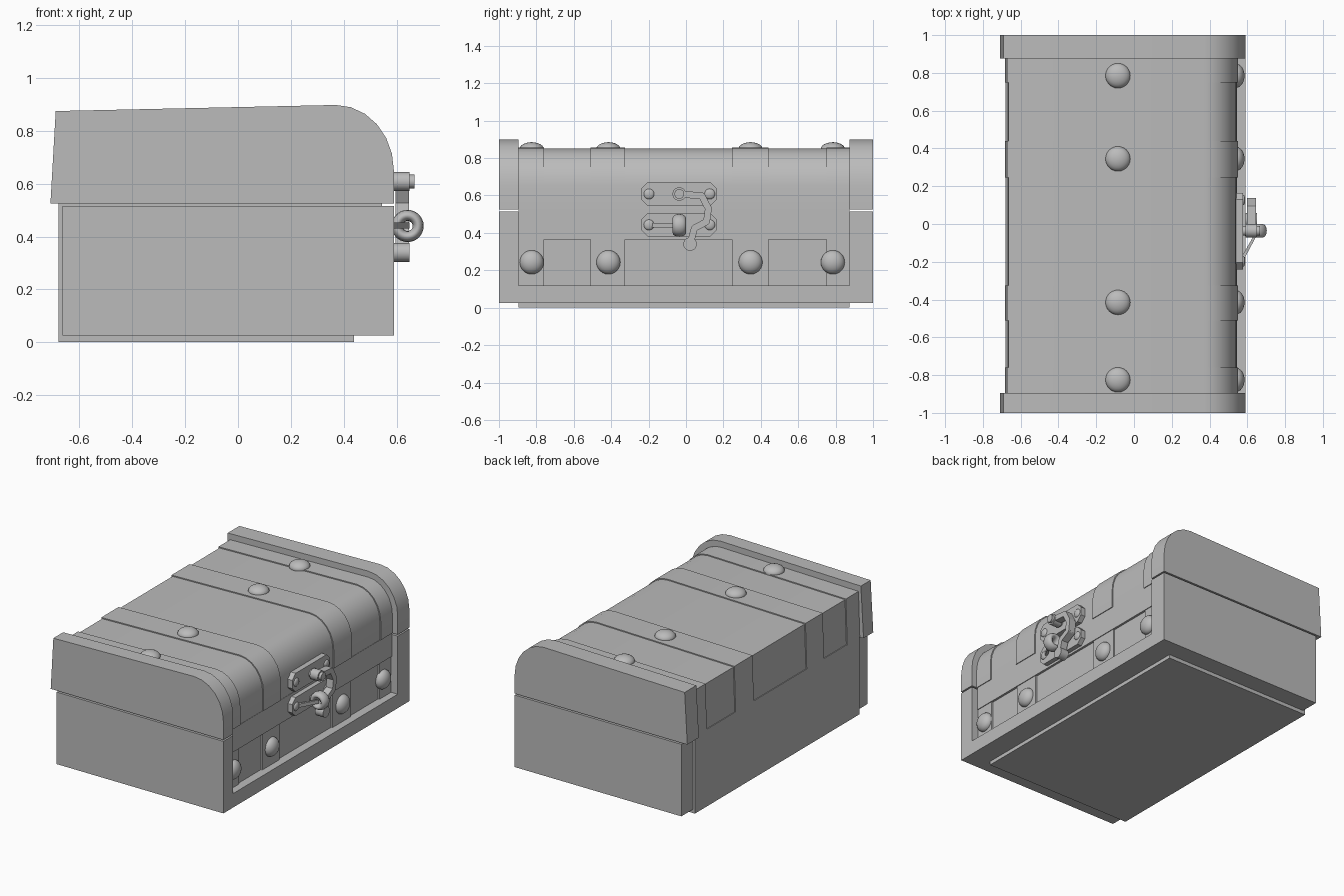
import bpy, bmesh, math
from mathutils import Vector

if "Cube" in bpy.data.objects:
    bpy.data.objects.remove(bpy.data.objects["Cube"])

grey = bpy.data.materials.new("plain_grey")
grey.use_nodes = True
COLOUR = (0.5, 0.5, 0.5, 1)
grey.diffuse_color = COLOUR
grey.node_tree.nodes["Principled BSDF"].inputs["Base Color"].default_value = COLOUR


def finish(name, bm, smooth=True):
    bmesh.ops.recalc_face_normals(bm, faces=bm.faces)
    mesh = bpy.data.meshes.new(name)
    bm.to_mesh(mesh)
    bm.free()
    obj = bpy.data.objects.new(name, mesh)
    bpy.context.collection.objects.link(obj)
    mesh.materials.append(grey)
    if smooth:
        bpy.ops.object.select_all(action='DESELECT')
        obj.select_set(True)
        bpy.context.view_layer.objects.active = obj
        bpy.ops.object.shade_smooth_by_angle(angle=math.radians(30))
    return obj


def prism(name, points, direction):
    """Extrude a flat outline along a direction."""
    bm = bmesh.new()
    face = bm.faces.new([bm.verts.new(p) for p in points])
    ext = bmesh.ops.extrude_face_region(bm, geom=[face])
    verts = [v for v in ext["geom"] if isinstance(v, bmesh.types.BMVert)]
    bmesh.ops.translate(bm, verts=verts, vec=direction)
    return finish(name, bm)


def box(name, x0, x1, y0, y1, z0, z1):
    outline = [(x0, y0, z0), (x1, y0, z0), (x1, y1, z0), (x0, y1, z0)]
    return prism(name, outline, (0, 0, z1 - z0))


def disc(name, y, z, radius, x0, x1, sides=20):
    ring = [2 * math.pi * i / sides for i in range(sides)]
    pts = [(x0, y + radius * math.cos(a), z + radius * math.sin(a)) for a in ring]
    return prism(name, pts, (x1 - x0, 0, 0))


def dome(name, centre, radius, height, axis):
    bm = bmesh.new()
    bmesh.ops.create_uvsphere(bm, u_segments=24, v_segments=12, radius=radius)
    bmesh.ops.scale(bm, vec=(1, 1, height / radius), verts=bm.verts)
    obj = finish(name, bm)
    obj.location = centre
    if axis == 'X':
        obj.rotation_euler.y = math.pi / 2
    return obj


def lid_profile(bottom_back, top_back, top_z, front, grow=0.0):
    """Sloping back, near-flat top and rounded front corner."""
    bend_x, bend_z = 0.37, 0.65
    pts = [(bottom_back - grow, 0.525), (top_back - grow, top_z - 0.023 + grow)]
    for i in range(7):
        a = math.pi / 2 * (1 - i / 6)
        pts.append((bend_x + (front + grow - bend_x) * math.cos(a),
                    bend_z + (top_z + grow - bend_z) * math.sin(a)))
    return pts + [(front + grow, 0.525)]


def lid(name, profile, y0, y1):
    return prism(name, [(x, y0, z) for x, z in profile], (0, y1 - y0, 0))


IN0, IN1 = -0.895, 0.875     # inner faces of the two ends

# Ends of the base and lid
for side, y0, y1 in (("front", -1.0, IN0), ("back", IN1, 1.0)):
    box(side + "_base_end", -0.665, 0.59, y0, y1, 0.025, 0.515)
    lid(side + "_lid_end", lid_profile(-0.71, -0.69, 0.898, 0.59), y0, y1)

# Base: sill, recessed panel, upper rail, back and bottom boards
box("base_sill", -0.665, 0.59, IN0, IN1, 0.025, 0.12)
box("base_panel", -0.665, 0.53, IN0, IN1, 0.12, 0.365)
box("base_rail", -0.665, 0.545, IN0, IN1, 0.365, 0.525)
box("back_board", -0.68, -0.66, IN0, IN1, 0.0, 0.525)
box("bottom_board", -0.66, 0.44, IN0, IN1, 0.0, 0.03)

# Lid
lid("lid_centre", lid_profile(-0.675, -0.665, 0.85, 0.543), IN0, IN1)

# Straps and rivets over the lid and along the front panel
straps = [(IN0, -0.76, -0.825), (-0.51, -0.325, -0.415),
          (0.245, 0.44, 0.345), (0.75, IN1, 0.785)]
for i, (y0, y1, mid) in enumerate(straps):
    lid(f"lid_strap_{i}", lid_profile(-0.675, -0.665, 0.85, 0.543, 0.007), y0, y1)
    box(f"panel_strap_{i}", 0.525, 0.54, y0, y1, 0.12, 0.365)
    dome(f"lid_rivet_{i}", (-0.085, mid, 0.846), 0.066, 0.039, 'Z')
    dome(f"panel_rivet_{i}", (0.54, mid, 0.243), 0.064, 0.045, 'X')

# Latch plates with clipped corners, and their screws
for label, z in (("upper", 0.608), ("lower", 0.443)):
    h, cut, y0, y1 = 0.063, 0.035, -0.24, 0.165
    outline = [(y0 + cut, -h), (y1 - cut, -h), (y1, -h + cut), (y1, h - cut),
               (y1 - cut, h), (y0 + cut, h), (y0, h - cut), (y0, -h + cut)]
    prism(label + "_latch_plate", [(0.54, y, z + dz) for y, dz in outline], (0.037, 0, 0))
    for j, y in enumerate((-0.198, 0.127)):
        dome(f"{label}_screw_{j}", (0.577, y, z), 0.028, 0.012, 'X')

# Hook pivot and swinging hook arm
disc("hook_pivot", -0.036, 0.608, 0.026, 0.57, 0.668)
disc("hook_eye", -0.036, 0.608, 0.036, 0.59, 0.65)
disc("hook_tip", 0.022, 0.34, 0.036, 0.59, 0.65)
path = [(-0.036, 0.608), (0.085, 0.598), (0.12, 0.53),
        (0.11, 0.46), (0.045, 0.425), (0.022, 0.34)]
for i, (a, b) in enumerate(zip(path, path[1:])):
    a, b = Vector(a), Vector(b)
    n = (b - a).orthogonal().normalized() * 0.018
    prism(f"hook_arm_{i}", [(0.597, p.x, p.y) for p in (a + n, b + n, b - n, a - n)],
          (0.05, 0, 0))
    if i:
        disc(f"hook_joint_{i}", a.x, a.y, 0.018, 0.597, 0.647, 12)

# Staple ring, its stem and the slanted locking pin
bpy.ops.mesh.primitive_torus_add(major_radius=0.04, minor_radius=0.021, major_segments=28,
                                 minor_segments=12, location=(0.642, -0.036, 0.44),
                                 rotation=(math.pi / 2, 0, 0))
ring = bpy.context.object
ring.name = "staple_ring"
ring.scale.z = 1.7
ring.data.materials.append(grey)
bpy.ops.object.shade_smooth_by_angle(angle=math.radians(40))
disc("staple_stem", -0.036, 0.44, 0.02, 0.57, 0.605)
pin = [(0.575, -0.2), (0.575, -0.165), (0.635, -0.06), (0.65, -0.06)]
prism("locking_pin", [(x, y, 0.43) for x, y in pin], (0, 0, 0.024))
